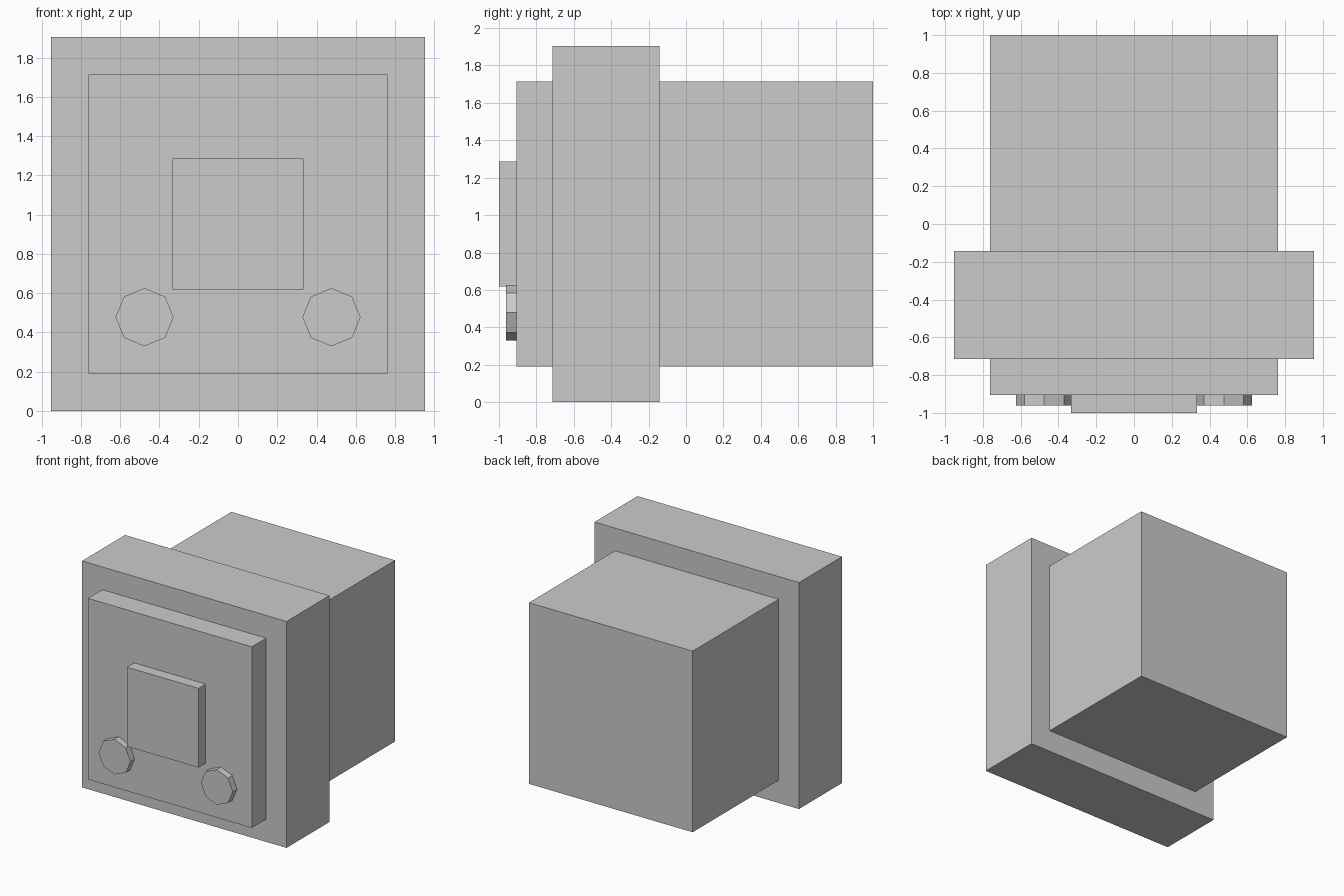
import bpy
import math

if "Cube" in bpy.data.objects:
    bpy.data.objects.remove(bpy.data.objects["Cube"])


def box(name, x, y, z):
    """Box spanning the given (min, max) ranges."""
    bpy.ops.mesh.primitive_cube_add(size=1, location=[(a + b) / 2 for a, b in (x, y, z)])
    ob = bpy.context.object
    ob.name = name
    ob.scale = [b - a for a, b in (x, y, z)]
    bpy.ops.object.transform_apply(location=False, rotation=False, scale=True)
    return ob


# Main housing running front to back
box("housing", (-0.762, 0.762), (-0.905, 1.0), (0.19, 1.714))

# Wide collar around the housing
box("collar", (-0.952, 0.952), (-0.714, -0.143), (0.0, 1.905))

# Raised square plate on the front
box("front_plate", (-0.333, 0.333), (-1.0, -0.905), (0.619, 1.286))

# Eight-sided knobs below the plate
for side, label in ((-1, "left"), (1, "right")):
    bpy.ops.mesh.primitive_cylinder_add(
        vertices=8, radius=0.148, depth=0.057,
        location=(side * 0.476, -0.9335, 0.478), rotation=(math.pi / 2, 0, 0))
    bpy.context.object.name = label + "_knob"
